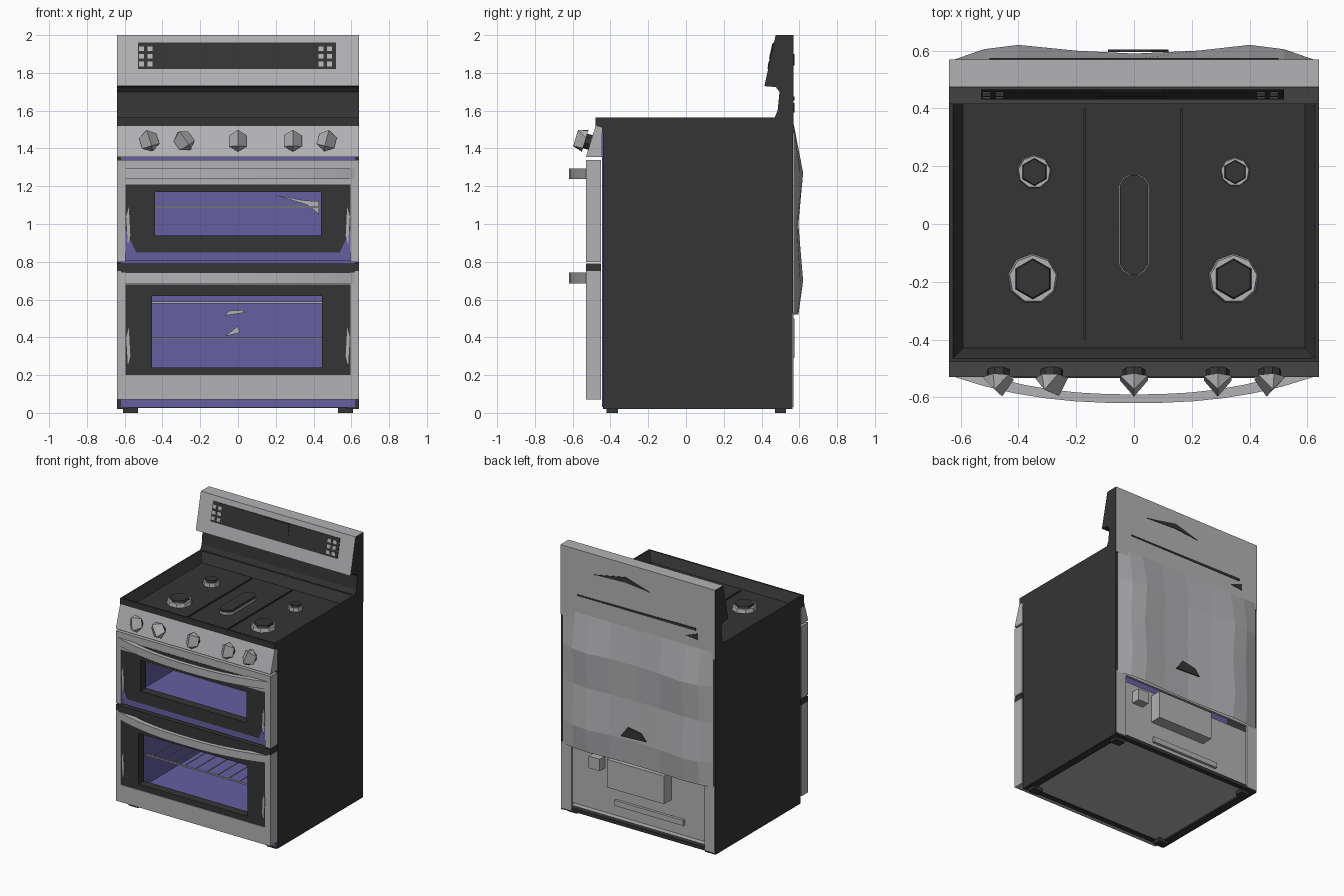
import bpy, bmesh, math
from mathutils import Matrix, Vector

if "Cube" in bpy.data.objects:
    bpy.data.objects.remove(bpy.data.objects["Cube"])


def material(name, rgb):
    m = bpy.data.materials.new(name)
    m.diffuse_color = (*rgb, 1)
    m.use_nodes = True
    m.node_tree.nodes["Principled BSDF"].inputs["Base Color"].default_value = m.diffuse_color
    return m


STEEL = material("steel_grey", (0.45, 0.45, 0.465))
BLACK = material("black_enamel", (0.035, 0.035, 0.035))
BLUE = material("blue_enamel", (0.13, 0.115, 0.36))


def finish(name, bm, *mats, fix=True):
    if fix:
        bmesh.ops.recalc_face_normals(bm, faces=bm.faces[:])
    me = bpy.data.meshes.new(name)
    bm.to_mesh(me)
    bm.free()
    for m in mats:
        me.materials.append(m)
    ob = bpy.data.objects.new(name, me)
    bpy.context.collection.objects.link(ob)
    return ob


def add_box(bm, x0, x1, y0, y1, z0, z1):
    c = Vector(((x0 + x1) / 2, (y0 + y1) / 2, (z0 + z1) / 2))
    s = Matrix.Diagonal((x1 - x0, y1 - y0, z1 - z0, 1))
    return bmesh.ops.create_cube(bm, size=1, matrix=Matrix.Translation(c) @ s)


def boxes(name, mat, *dims):
    bm = bmesh.new()
    for d in dims:
        add_box(bm, *d)
    return finish(name, bm, mat)


def frame(name, mat, outer, inner, y0, y1):
    """Rectangular ring in the xz plane; rects are x0, x1, z0, z1."""
    (a, b, c, d), (e, f, g, h) = outer, inner
    bars = [(a, e, c, d), (f, b, c, d), (e, f, c, g), (e, f, h, d)]
    return boxes(name, mat, *[(p, q, y0, y1, r, s) for p, q, r, s in bars if s - r > 1e-4])


def prism(bm, pts, axis_fn, t0, t1):
    """Extrude a closed 2D profile between t0 and t1."""
    a = [bm.verts.new(axis_fn(p, q, t0)) for p, q in pts]
    b = [bm.verts.new(axis_fn(p, q, t1)) for p, q in pts]
    bm.faces.new(a)
    bm.faces.new(b[::-1])
    n = len(pts)
    for i in range(n):
        bm.faces.new((a[i], b[i], b[(i + 1) % n], a[(i + 1) % n]))


def along_x(p, q, t): return (t, p, q)
def along_y(p, q, t): return (p, t, q)
def along_z(p, q, t): return (p, q, t)


def plates(name, mat, y0, y1, *profiles):
    """Thin plates facing front or back, from xz outlines."""
    bm = bmesh.new()
    for pts in profiles:
        prism(bm, pts, along_y, y0, y1)
    finish(name, bm, mat)


# Cabinet shell
boxes("side_panels", BLACK, (-0.64, -0.62, -0.44, 0.565, 0.02, 1.48), (0.62, 0.64, -0.44, 0.565, 0.02, 1.48))
boxes("bottom_panel", STEEL, (-0.58, 0.58, -0.40, 0.52, 0.03, 0.05))
frame("base_rails", BLACK, (-0.62, 0.62, 0.02, 0.05), (-0.58, 0.58, 0.02, 0.05), -0.44, 0.56)
boxes("base_cross_rails", BLACK, (-0.58, 0.58, -0.44, -0.4, 0.025, 0.05), (-0.58, 0.58, 0.52, 0.56, 0.025, 0.05))
boxes("feet", BLACK, *[(x - 0.04, x + 0.04, y - 0.03, y + 0.03, 0.0, 0.03)
                       for x in (-0.57, 0.57) for y in (-0.39, 0.5)])

# Oven front frame and the two open cavities
UP, LOW = (-0.52, 0.52, 0.88, 1.25), (-0.52, 0.52, 0.15, 0.70)
boxes("oven_front", BLUE, (-0.62, -0.52, -0.445, -0.43, 0.03, 1.48), (0.52, 0.62, -0.445, -0.43, 0.03, 1.48),
      *[(-0.52, 0.52, -0.445, -0.43, a, b) for a, b in ((0.03, 0.15), (0.70, 0.88), (1.25, 1.48))])
for label, (x0, x1, z0, z1) in (("upper_cavity", UP), ("lower_cavity", LOW)):
    bm = bmesh.new()
    add_box(bm, x0, x1, -0.43, 0.4, z0, z1)
    bm.normal_update()
    bmesh.ops.delete(bm, geom=[f for f in bm.faces if f.normal.y < -0.5], context='FACES')
    bmesh.ops.reverse_faces(bm, faces=bm.faces[:])
    finish(label, bm, BLUE, fix=False)

# Wire racks
for i, z in enumerate((1.09, 0.585, 0.395)):
    wires = [(x - 0.003, x + 0.003, -0.38, 0.36, z - 0.003, z + 0.003)
             for x in [-0.45 + 0.09 * k for k in range(11)]]
    wires += [(-0.5, 0.5, y - 0.005, y + 0.005, z - 0.005, z + 0.005) for y in (-0.38, 0.0, 0.36)]
    boxes(f"rack_{i + 1}", STEEL, *wires)

# Fan blades and lamp bracket on the cavity back walls
plates("fan_blades", STEEL, 0.387, 0.396, [(-0.07, 0.515), (0.03, 0.53), (0.03, 0.545), (-0.05, 0.54)],
       [(-0.07, 0.405), (0.01, 0.425), (0.0, 0.46)])
plates("lamp_bracket", STEEL, 0.387, 0.396, [(0.19, 1.155), (0.37, 1.10), (0.43, 1.05), (0.43, 1.12), (0.35, 1.125)])

# Doors: steel surround, black glass border, open window
frame("upper_door", STEEL, (-0.64, 0.64, 0.80, 1.34), (-0.595, 0.595, 0.80, 1.21), -0.53, -0.45)
frame("upper_door_glass", BLACK, (-0.595, 0.595, 0.85, 1.21), (-0.44, 0.44, 0.94, 1.17), -0.525, -0.46)
boxes("upper_door_sill", BLUE, (-0.595, 0.595, -0.522, -0.455, 0.805, 0.85))
frame("lower_door", STEEL, (-0.64, 0.64, 0.07, 0.69), (-0.595, 0.595, 0.20, 0.68), -0.53, -0.45)
frame("lower_door_glass", BLACK, (-0.595, 0.595, 0.20, 0.68), (-0.455, 0.445, 0.24, 0.62), -0.525, -0.46)
boxes("lower_door_cap", BLACK, (-0.62, 0.62, -0.53, -0.45, 0.69, 0.79), (-0.64, -0.62, -0.53, -0.45, 0.75, 0.79),
      (0.62, 0.64, -0.53, -0.45, 0.75, 0.79))
boxes("lower_door_shoulders", STEEL, (-0.64, -0.62, -0.53, -0.45, 0.69, 0.75), (0.62, 0.64, -0.53, -0.45, 0.69, 0.75))
boxes("upper_handle_recess", BLACK, (-0.42, 0.42, -0.533, -0.528, 1.24, 1.285))

# Door edge details: blue lower corners and bright side slivers
plates("door_corners", BLUE, -0.529, -0.524,
       *[[(s * 0.595, 0.85), (s * 0.54, 0.85), (s * 0.595, 0.97)] for s in (-1, 1)])
plates("door_side_trim", STEEL, -0.530, -0.525,
       *[[(s * 0.583, z), (s * 0.57, z + 0.05), (s * 0.578, z + 0.2), (s * 0.592, z + 0.15)]
         for s in (-1, 1) for z in (0.25, 0.89)])

# Bowed door handles
arc = [(0.62 * k / 6, -0.62 + 0.09 * abs(k / 6) ** 2.4) for k in range(-6, 7)]
for label, z in (("upper_handle", 1.237), ("lower_handle", 0.685)):
    bm = bmesh.new()
    inner = [(x * 0.93, min(y + 0.03, -0.528)) for x, y in reversed(arc)]
    prism(bm, arc + inner, along_z, z, z + 0.057)
    finish(label, bm, STEEL)

# Sloping control panel
bm = bmesh.new()
prism(bm, [(-0.53, 1.355), (-0.478, 1.52), (-0.445, 1.51), (-0.445, 1.355)], along_x, -0.64, 0.64)
finish("control_panel", bm, STEEL)

# Knobs: dark collar and a six-sided base rising to a grip ridge
tilt = Matrix.Rotation(math.radians(90 - 17), 4, 'X')
for i, (x, spin) in enumerate(((-0.47, 0.3), (-0.285, 0.6), (0.0, 0), (0.29, 0), (0.47, -0.25))):
    base = Matrix.Translation((x, -0.508, 1.432)) @ tilt @ Matrix.Rotation(spin, 4, 'Z')
    bm = bmesh.new()
    bmesh.ops.create_cone(bm, cap_ends=True, segments=8, radius1=0.04, radius2=0.04, depth=0.03,
                          matrix=base @ Matrix.Translation((0, 0, 0.013)))
    finish(f"collar_{i + 1}", bm, BLACK)
    bm = bmesh.new()
    pts = [(0.055 * math.sin(k * math.pi / 3), 0.06 * math.cos(k * math.pi / 3), 0.027) for k in range(6)]
    for p in pts + [(0, 0.045, 0.08), (0, -0.045, 0.08)]:
        bm.verts.new(base @ Vector(p))
    bmesh.ops.convex_hull(bm, input=bm.verts[:])
    finish(f"knob_{i + 1}", bm, STEEL)

# Cooktop with a deep sloped basin
bm = bmesh.new()
add_box(bm, -0.64, 0.64, -0.478, 0.47, 1.48, 1.565)
bm.normal_update()
top = [f for f in bm.faces if f.normal.z > 0.5]
bmesh.ops.inset_region(bm, faces=top, thickness=0.018)
bmesh.ops.inset_region(bm, faces=top, thickness=0.05, depth=-0.068)
finish("cooktop", bm, BLACK)
boxes("cooktop_dividers", BLACK, *[(x - 0.004, x + 0.004, -0.4, 0.4, 1.495, 1.505) for x in (-0.17, 0.165)])

# Burners: steel ring with black cap
for i, (x, y, r) in enumerate(((-0.345, 0.18, 0.06), (0.35, 0.18, 0.052),
                               (-0.35, -0.19, 0.088), (0.345, -0.19, 0.088))):
    for label, mat, k, n, z0, z1 in (("burner_ring", STEEL, 1, 9, 1.495, 1.525),
                                     ("burner_cap", BLACK, 0.8, 6, 1.525, 1.54)):
        bm = bmesh.new()
        bmesh.ops.create_cone(bm, cap_ends=True, segments=n, radius1=r * k, radius2=r * k * 0.93,
                              depth=z1 - z0, matrix=Matrix.Translation((x, y, (z0 + z1) / 2)))
        finish(f"{label}_{i + 1}", bm, mat)

# Long centre burner
for label, mat, r, z0, z1 in (("centre_burner_base", STEEL, 0.054, 1.495, 1.515),
                              ("centre_burner_cap", BLACK, 0.051, 1.515, 1.53)):
    pts = []
    for k in range(12):
        a = math.pi * k / 6 + math.pi / 12
        pts.append((r * math.cos(a), r * math.sin(a) + (0.12 if k < 6 else -0.125)))
    bm = bmesh.new()
    prism(bm, pts, along_z, z0, z1)
    finish(label, bm, mat)

# Backguard: steel on the sloped front, top and back, black elsewhere
bm = bmesh.new()
prism(bm, [(0.57, 1.48), (0.44, 1.48), (0.455, 1.53), (0.485, 1.6), (0.495, 1.70), (0.475, 1.725),
           (0.415, 1.73), (0.475, 2.0), (0.57, 2.0)], along_x, -0.64, 0.64)
bmesh.ops.recalc_face_normals(bm, faces=bm.faces[:])
for f in bm.faces:
    sloped = f.normal.y < -0.5 and f.calc_center_median().z > 1.75
    f.material_index = 0 if sloped or f.normal.z > 0.9 or f.normal.y > 0.9 else 1
finish("backguard", bm, STEEL, BLACK)


def slope_plates(name, mat, thick, rects):
    """Thin plates lying on the sloped backguard face."""
    bm = bmesh.new()
    for x0, x1, z0, z1 in rects:
        ya, yb = [0.415 + (z - 1.73) * 0.06 / 0.27 for z in (z0, z1)]
        prism(bm, [(ya - thick, z0), (yb - thick, z1), (yb + 0.004, z1), (ya + 0.004, z0)], along_x, x0, x1)
    finish(name, bm, mat)


slope_plates("display_panel", BLACK, 0.004, [(-0.53, 0.52, 1.82, 1.96)])
slope_plates("display_screen", BLACK, 0.008, [(-0.11, 0.105, 1.875, 1.955)])
slope_plates("buttons", STEEL, 0.006, [(x + dx, x + dx + 0.028, z, z + 0.024)
                                       for x in (-0.525, 0.425) for dx in (0, 0.045)
                                       for z in (1.835, 1.875, 1.915)])

# Back: upper cover with shallow dents
xs = [(-0.62, 0), (-0.52, 0.7), (-0.4, 1), (-0.2, 0.6), (0, 0.4), (0.22, 0.6), (0.4, 1), (0.52, 0.7), (0.62, 0)]
zs = [(0.52, 0.5), (0.7, 1), (1.0, 0.5), (1.27, 1), (1.53, 0)]
bm = bmesh.new()
rows = [[bm.verts.new((x, 0.57 + 0.05 * fx * fz, z)) for x, fx in xs] for z, fz in zs]
for r0, r1 in zip(rows, rows[1:]):
    for k in range(len(xs) - 1):
        bm.faces.new((r0[k + 1], r0[k], r1[k], r1[k + 1]))
finish("back_cover", bm, STEEL, fix=False)
boxes("back_upper_plate", STEEL, (-0.62, 0.62, 0.55, 0.567, 0.52, 1.48))

# Back: dark vents and slots
plates("backguard_vents", BLACK, 0.568, 0.574, [(0.36, 1.85), (0.1, 1.9), (-0.1, 1.84), (0.1, 1.86)],
       [(0.5, 1.655), (-0.48, 1.655), (-0.48, 1.675), (0.5, 1.665)], [(-0.4, 1.6), (-0.5, 1.59), (-0.5, 1.64)])
plates("cover_vent", BLACK, 0.596, 0.604, [(0.12, 0.72), (-0.09, 0.73), (-0.05, 0.78), (0.06, 0.8)])

# Back: recessed lower panel with flanges, junction box, rail and valve
boxes("back_lower_panel", STEEL, (-0.62, 0.62, 0.47, 0.485, 0.05, 0.53))
boxes("back_flanges", STEEL, (-0.635, -0.55, 0.55, 0.568, 0.03, 0.53), (0.55, 0.635, 0.55, 0.568, 0.03, 0.53))
boxes("junction_box", STEEL, (-0.22, 0.25, 0.48, 0.575, 0.29, 0.5))
boxes("back_rail", STEEL, (-0.33, 0.24, 0.48, 0.505, 0.13, 0.17))
boxes("gas_valve", STEEL, (0.33, 0.42, 0.48, 0.55, 0.38, 0.47))
